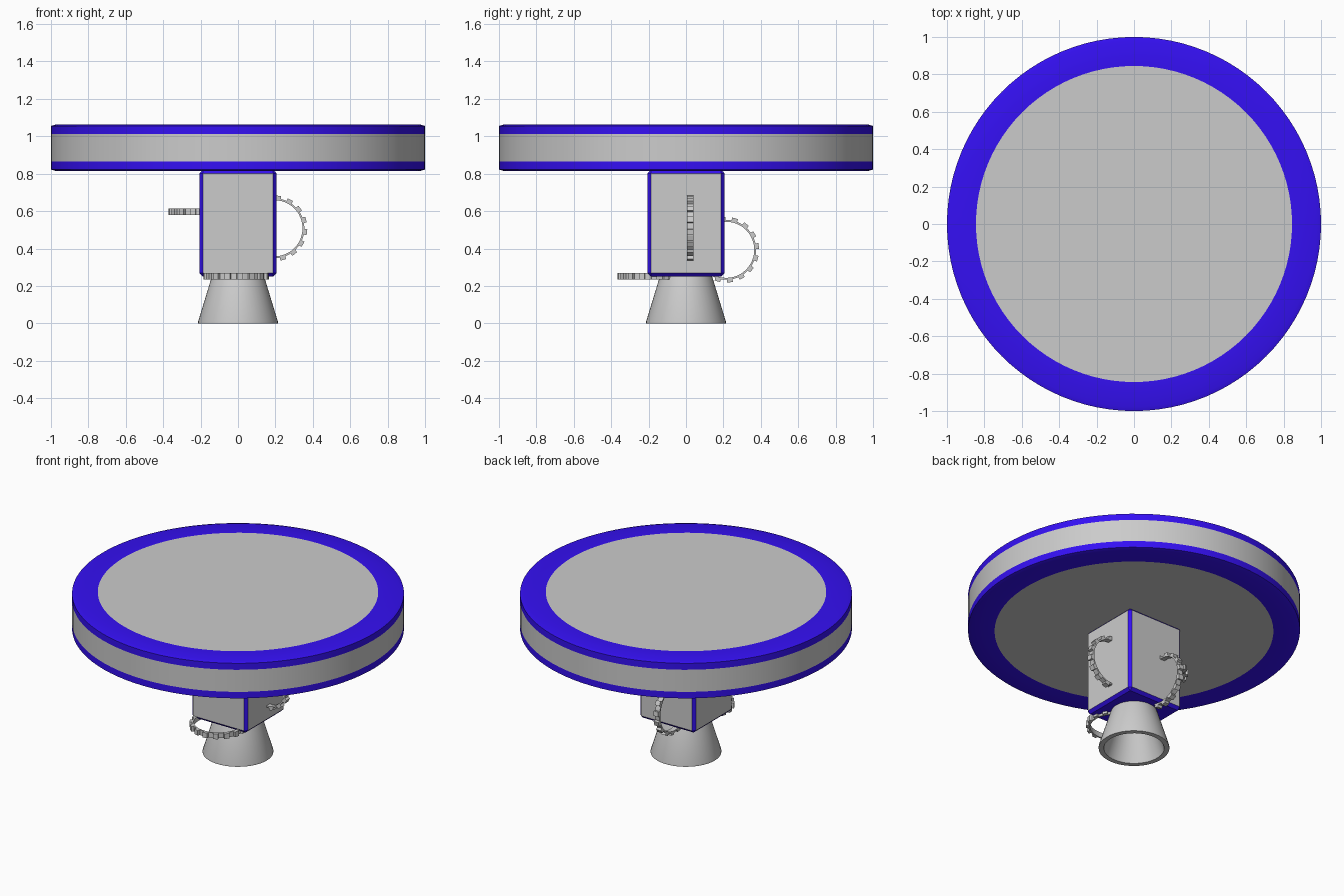
import bpy, bmesh, math
from mathutils import Matrix, Vector

if "Cube" in bpy.data.objects:
    bpy.data.objects.remove(bpy.data.objects["Cube"])

blue = bpy.data.materials.new("blue")
blue.diffuse_color = (0.035, 0.005, 0.9, 1)
blue.use_nodes = True
blue.node_tree.nodes["Principled BSDF"].inputs["Base Color"].default_value = blue.diffuse_color
grey = bpy.data.materials.new("grey")


def finish(bm, name, mats=(), smooth=True):
    bmesh.ops.recalc_face_normals(bm, faces=bm.faces)
    me = bpy.data.meshes.new(name)
    bm.to_mesh(me)
    bm.free()
    ob = bpy.data.objects.new(name, me)
    bpy.context.collection.objects.link(ob)
    for m in mats:
        me.materials.append(m)
    if smooth:
        bpy.ops.object.select_all(action='DESELECT')
        ob.select_set(True)
        bpy.context.view_layer.objects.active = ob
        bpy.ops.object.shade_smooth_by_angle(angle=math.radians(30))
    return ob


def lathe(name, profile, seg, mats=(), blue_spans=()):
    """Spin (radius, z) points round z; listed spans take the second material."""
    bm = bmesh.new()
    rings = []
    for r, z in profile:
        n = 1 if r == 0 else seg
        rings.append([bm.verts.new((r * math.cos(math.tau * i / seg),
                                    r * math.sin(math.tau * i / seg), z)) for i in range(n)])
    for k, (a, b) in enumerate(zip(rings, rings[1:])):
        for i in range(seg):
            j = (i + 1) % seg
            vs = [a[i % len(a)], a[j % len(a)], b[j % len(b)], b[i % len(b)]]
            f = bm.faces.new(list(dict.fromkeys(vs)))
            f.material_index = int(k in blue_spans)
    return finish(bm, name, mats)


# round top with blue rims above and below
lathe("round_top", [(0, 0.815), (0.84, 0.815), (0.975, 0.815), (1, 0.822), (1, 0.865),
                    (1, 1.012), (1, 1.055), (0.975, 1.063), (0.845, 1.063), (0, 1.063)],
      96, (grey, blue), (1, 2, 3, 5, 6, 7))

# hollow flared foot
lathe("flared_foot", [(0, 0.252), (0.138, 0.252), (0.143, 0.24), (0.213, 0.01), (0.213, 0),
                      (0.182, 0), (0.172, 0.03), (0.115, 0.2), (0, 0.22)], 48)

# square column with blue bevelled edges and underside
bm = bmesh.new()
bmesh.ops.create_cube(bm, size=1, matrix=Matrix.Translation((0, 0, 0.535))
                      @ Matrix.Diagonal((0.41, 0.41, 0.57, 1)))
bmesh.ops.bevel(bm, geom=bm.edges[:], offset=0.018, segments=1, affect='EDGES')
bm.normal_update()
for f in bm.faces:
    side = abs(f.normal.z) < 0.01 and max(abs(f.normal.x), abs(f.normal.y)) > 0.99
    f.material_index = int(not side)
finish(bm, "column", (grey, blue), smooth=False)


def gear(name, centre, axis, teeth=16, r=0.155, width=0.034):
    """Thin toothed hoop, partly sunk into the column."""
    bm = bmesh.new()
    seg = teeth * 3
    prof = [(r - 0.005, -width / 2), (r + 0.005, -width / 2),
            (r + 0.005, width / 2), (r - 0.005, width / 2)]
    rings = []
    for i in range(seg):
        a = math.tau * i / seg
        rings.append([bm.verts.new((p * math.cos(a), p * math.sin(a), z)) for p, z in prof])
    for i in range(seg):
        a, b = rings[i], rings[(i + 1) % seg]
        for k in range(4):
            bm.faces.new((a[k], a[(k + 1) % 4], b[(k + 1) % 4], b[k]))
    for i in range(teeth):
        bmesh.ops.create_cube(bm, size=1, matrix=Matrix.Rotation(math.tau * (i + 0.3) / teeth, 4, 'Z')
                              @ Matrix.Translation((r + 0.008, 0, 0))
                              @ Matrix.Diagonal((0.024, 0.031, width, 1)))
    ob = finish(bm, name, smooth=False)
    ob.matrix_world = Matrix.Translation(centre) @ Vector((0, 0, 1)).rotation_difference(
        Vector(axis)).to_matrix().to_4x4()


# one gear on each side of the column
gear("right_gear", (0.195, 0.022, 0.508), (0, 1, 0))
gear("left_gear", (-0.195, 0, 0.597), (0, 0, 1))
gear("front_gear", (-0.01, -0.19, 0.252), (0, 0, 1))
gear("back_gear", (-0.05, 0.215, 0.393), (1, 0, 0))
